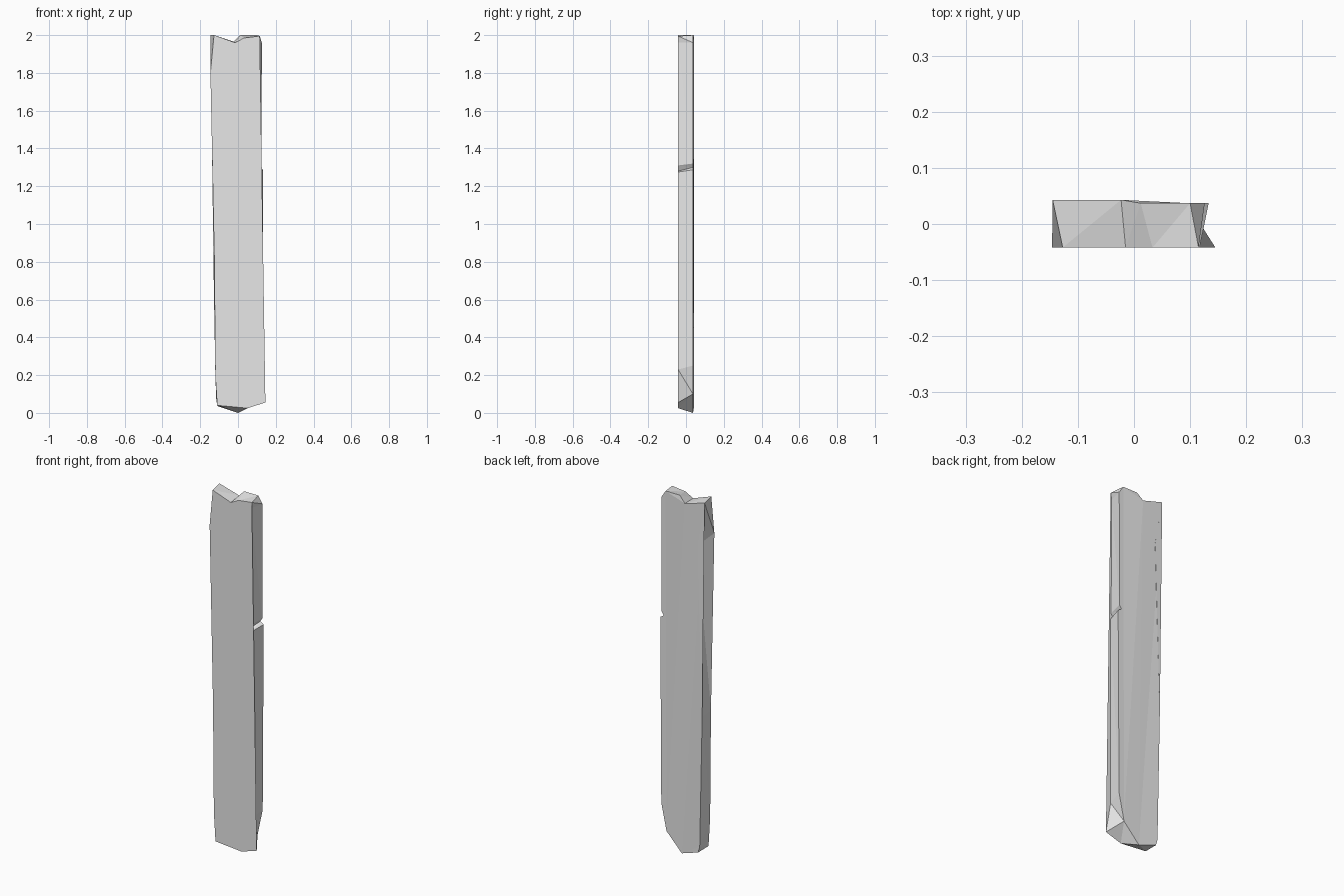
import bpy
import bmesh

# Remove the default cube only
default_cube = bpy.data.objects.get("Cube")
if default_cube:
    bpy.data.objects.remove(default_cube, do_unlink=True)


def make_material(name, colour):
    material = bpy.data.materials.new(name)
    material.use_nodes = True
    material.diffuse_color = colour
    shader = material.node_tree.nodes["Principled BSDF"]
    shader.inputs["Base Color"].default_value = colour
    shader.inputs["Roughness"].default_value = 0.9
    return material


def loft_plank(name, front, back, front_y, back_y, bulge, material):
    """Join two matching (x, z) outlines into a faceted solid."""
    bm = bmesh.new()
    near = [bm.verts.new((x, front_y, z)) for x, z in front]
    # The back swells slightly on its left half
    far = [bm.verts.new((x, back_y + (bulge if x < 0 else 0), z)) for x, z in back]
    count = len(near)
    bm.faces.new(near)
    bm.faces.new(far[::-1])
    for i in range(count):
        j = (i + 1) % count
        bm.faces.new((near[j], near[i], far[i], far[j]))
    bmesh.ops.triangulate(bm, faces=bm.faces[:])
    bmesh.ops.recalc_face_normals(bm, faces=bm.faces[:])
    mesh = bpy.data.meshes.new(name)
    bm.to_mesh(mesh)
    bm.free()
    mesh.materials.append(material)
    plank = bpy.data.objects.new(name, mesh)
    bpy.context.collection.objects.link(plank)
    return plank


# Outlines run from the broken top, down the notched edge,
# around the chipped bottom and up the worn edge
front_outline = [
    (-0.127, 2.0), (-0.015, 1.96), (0.033, 1.985), (0.115, 1.995),
    (0.108, 1.96),
    (0.112, 1.31), (0.095, 1.28), (0.117, 1.275),
    (0.115, 0.23), (0.145, 0.055), (0.05, 0.025), (-0.11, 0.04),
    (-0.12, 0.2), (-0.125, 0.8), (-0.146, 1.8),
]
back_outline = [
    (-0.145, 2.0), (-0.023, 1.965), (0.012, 2.0), (0.1, 2.0),
    (0.126, 1.96),
    (0.125, 1.32), (0.112, 1.3), (0.133, 1.287),
    (0.127, 0.25), (0.095, 0.1), (0, 0), (-0.105, 0.035),
    (-0.115, 0.07), (-0.13, 0.8), (-0.1, 1.75),
]

grey = make_material("light grey", (0.8, 0.8, 0.8, 1))
loft_plank("broken_plank", front_outline, back_outline, -0.042, 0.037, 0.006, grey)
